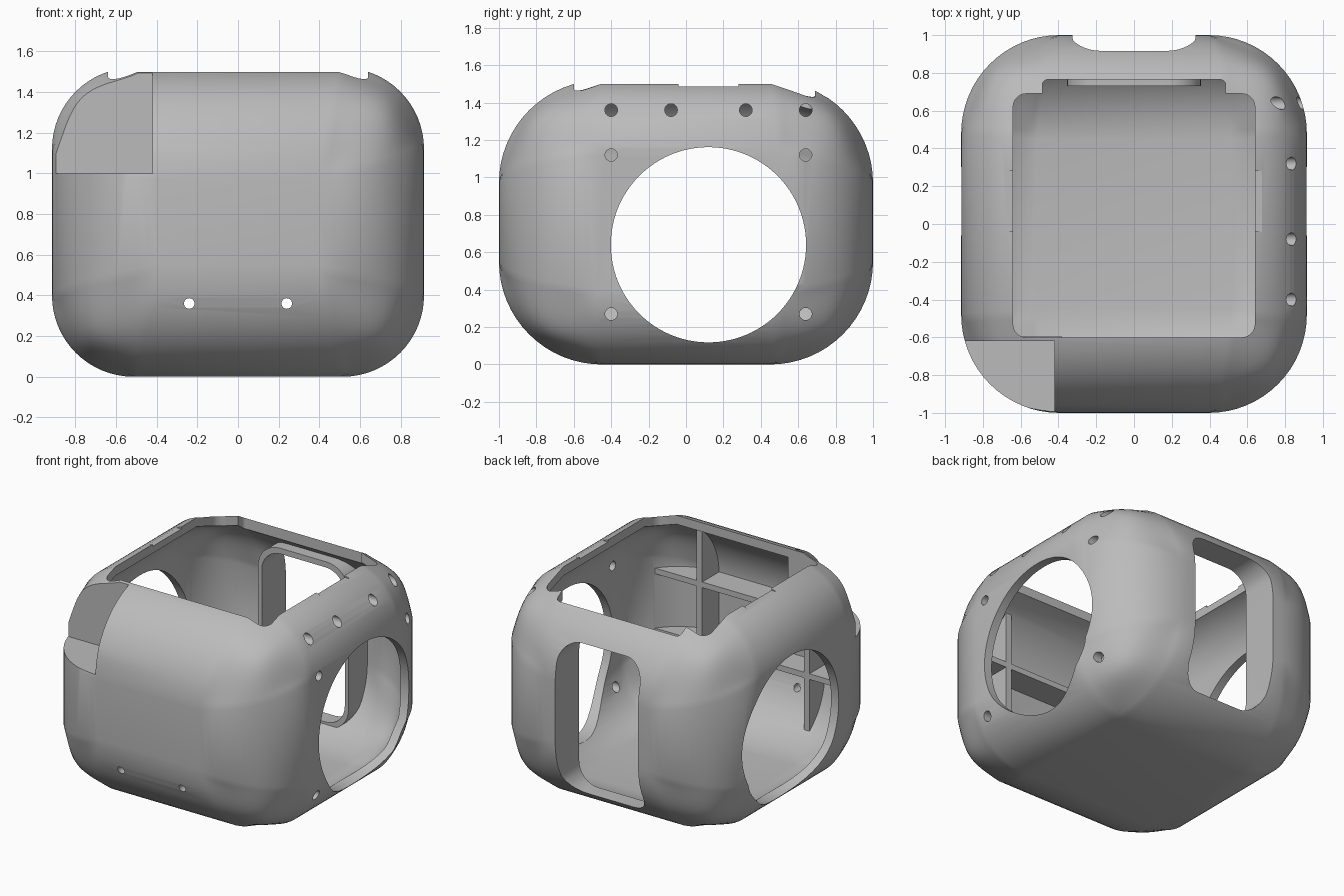
import bpy, math
from mathutils import Vector

cube = bpy.data.objects.get("Cube")
if cube:
    bpy.data.objects.remove(cube, do_unlink=True)

grey = bpy.data.materials.new("plain_grey")
grey.use_nodes = True
grey.diffuse_color = (0.5, 0.5, 0.5, 1)
grey.node_tree.nodes["Principled BSDF"].inputs["Base Color"].default_value = (0.5, 0.5, 0.5, 1)


def apply(ob, mod):
    bpy.ops.object.select_all(action='DESELECT')
    bpy.context.view_layer.objects.active = ob
    ob.select_set(True)
    bpy.ops.object.modifier_apply(modifier=mod.name)


def box(name, lo, hi, radii=(0, 0, 0), segments=8):
    """Box between two corners; radii round the edges parallel to x, y and z."""
    lo, hi = Vector(lo), Vector(hi)
    bpy.ops.mesh.primitive_cube_add(size=1)
    ob = bpy.context.object
    ob.name = name
    for v in ob.data.vertices:
        v.co = [lo[i] if v.co[i] < 0 else hi[i] for i in range(3)]
    widest = max(radii)
    if widest > 0:
        weights = ob.data.attributes.new("bevel_weight_edge", 'FLOAT', 'EDGE')
        for e in ob.data.edges:
            a, b = (ob.data.vertices[i].co for i in e.vertices)
            axis = max(range(3), key=lambda i: abs(a[i] - b[i]))
            weights.data[e.index].value = radii[axis] / widest
        mod = ob.modifiers.new("Round", 'BEVEL')
        mod.limit_method = 'WEIGHT'
        mod.width = widest
        mod.segments = segments
        apply(ob, mod)
    return ob


def drill(name, centre, radius, axis, depth, sides=24):
    turn = (0, math.pi / 2, 0) if axis == 'x' else (math.pi / 2, 0, 0)
    bpy.ops.mesh.primitive_cylinder_add(vertices=sides, radius=radius, depth=depth,
                                        location=centre, rotation=turn)
    ob = bpy.context.object
    ob.name = name
    bpy.ops.object.transform_apply(location=True, rotation=True, scale=True)
    return ob


def cut(ob, cutter):
    mod = ob.modifiers.new("Cut", 'BOOLEAN')
    mod.operation = 'DIFFERENCE'
    mod.solver = 'EXACT'
    mod.object = cutter
    apply(ob, mod)
    bpy.data.objects.remove(cutter, do_unlink=True)


# Outer shape and the matching hollow inside it
W, D, H, T = 0.915, 1.0, 1.52, 0.06
case = box("rounded_case", (-W, -D, 0), (W, D, H), (0.55, 0.40, 0.52), 16)
cavity = box("cavity", (T - W, T - D, T), (W - T, D - T, H - T),
             (0.55 - T, 0.40 - T, 0.52 - T), 16)

# Material kept inside the hollow: corner pocket walls, rear window frame, front ribs
cut(cavity, box("pocket_walls", (-1.3, -1.3, 0.95), (-0.38, -0.595, 2)))
cut(cavity, box("window_frame", (-0.355, 0.73, 0.13), (0.355, 1.3, 1.30), (0, 0.17, 0)))
for x in (-0.42, 0.42):
    cut(cavity, box("upright_rib", (x - 0.022, -1.3, -0.2), (x + 0.022, -0.75, 1.8)))
for z in (0.55, 0.975):
    cut(cavity, box("cross_rib", (-1.2, -1.3, z - 0.02), (1.2, -0.75, z + 0.02)))
cut(case, cavity)

# Top opening with its stepped rear edge and shallow side grooves
cut(case, box("top_opening", (-0.64, -0.60, 1.2), (0.64, 0.69, 2), (0, 0, 0.07)))
cut(case, box("opening_step", (-0.485, 0.3, 1.315), (0.485, 0.765, 2), (0, 0, 0.03)))
cut(case, box("side_groove", (-0.8, -0.04, 1.485), (0.8, 0.28, 2)))

# Corner pocket and rear window
cut(case, box("corner_pocket", (-1.3, -1.3, 1.0), (-0.42, -0.62, 2)))
cut(case, box("rear_window", (-0.325, 0.6, 0.165), (0.325, 1.3, 1.26), (0, 0.15, 0)))

# Large round side windows
cut(case, drill("side_windows", (0, 0.12, 0.64), 0.522, 'x', 3, 96))

# Screw holes in the left wall and the front
for y in (-0.40, 0.64):
    for z in (0.27, 1.12):
        cut(case, drill("corner_hole", (0.9, y, z), 0.033, 'x', 0.7))
for y in (-0.40, -0.08, 0.32, 0.64):
    cut(case, drill("upper_hole", (0.9, y, 1.36), 0.034, 'x', 0.7))
for x in (-0.24, 0.24):
    cut(case, drill("front_hole", (x, -0.95, 0.36), 0.026, 'y', 0.7))

case.data.materials.clear()
case.data.materials.append(grey)
for p in case.data.polygons:
    p.material_index = 0
bpy.ops.object.select_all(action='DESELECT')
case.select_set(True)
bpy.context.view_layer.objects.active = case
bpy.ops.object.shade_smooth_by_angle(angle=math.radians(25))
